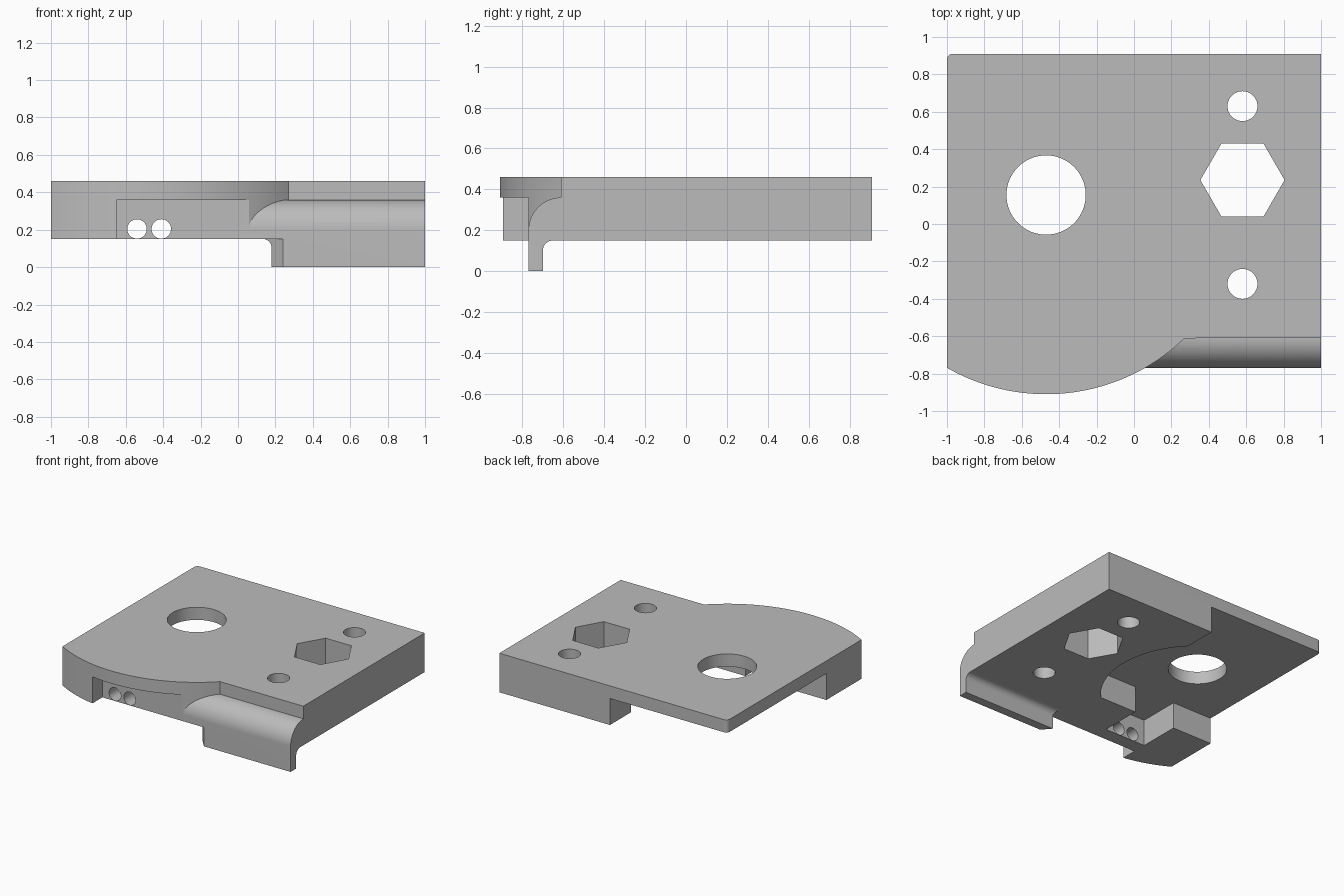
import bpy, bmesh
from math import cos, sin, pi, sqrt, asin, acos, radians
from mathutils import Matrix

default = bpy.data.objects.get("Cube")
if default:
    bpy.data.objects.remove(default, do_unlink=True)

grey = bpy.data.materials.new("plain grey")
grey.use_nodes = True
grey.diffuse_color = (0.5, 0.5, 0.5, 1)
grey.node_tree.nodes["Principled BSDF"].inputs["Base Color"].default_value = (0.5, 0.5, 0.5, 1)

TOP, CEILING, BASE = 0.46, 0.36, 0.15
BORE_X, BORE_Y = -0.47, 0.155


def arc(cx, cy, r, a0, a1, n):
    """Points along an arc, both ends included."""
    return [(cx + r * cos(a0 + (a1 - a0) * i / n), cy + r * sin(a0 + (a1 - a0) * i / n))
            for i in range(n + 1)]


def circle(cx, cy, r, n):
    return arc(cx, cy, r, 0, 2 * pi, n)[:-1]


def prism(name, outline, low, high, axis="Z"):
    """Extrude a closed outline along z, x (outline in y, z) or y (outline in x, z)."""
    place = {"Z": lambda a, b: (a, b, low), "X": lambda a, b: (low, a, b),
             "Y": lambda a, b: (a, low, b)}[axis]
    step = [high - low if axis == k else 0 for k in "XYZ"]
    bm = bmesh.new()
    face = bm.faces.new([bm.verts.new(place(a, b)) for a, b in outline])
    new = bmesh.ops.extrude_face_region(bm, geom=[face])["geom"]
    bmesh.ops.translate(bm, vec=step, verts=[v for v in new if isinstance(v, bmesh.types.BMVert)])
    bmesh.ops.recalc_face_normals(bm, faces=bm.faces)
    mesh = bpy.data.meshes.new(name)
    bm.to_mesh(mesh)
    bm.free()
    mesh.materials.append(grey)
    obj = bpy.data.objects.new(name, mesh)
    bpy.context.collection.objects.link(obj)
    return obj


def combine(target, tool, operation="DIFFERENCE"):
    """Apply a boolean and discard the tool."""
    mod = target.modifiers.new("cut", "BOOLEAN")
    mod.operation, mod.object, mod.solver = operation, tool, "EXACT"
    bpy.context.view_layer.objects.active = target
    bpy.ops.object.modifier_apply(modifier=mod.name)
    bpy.data.objects.remove(tool, do_unlink=True)


def rect(x0, y0, x1, y1):
    return [(x0, y0), (x1, y0), (x1, y1), (x0, y1)]


# Plate with a bowed front edge and one rounded back corner
R = 1.065
bow = arc(BORE_X, BORE_Y, R, -pi / 2 - asin((1 + BORE_X) / R),
          -acos((0.27 - BORE_X) / R), 56)
corner = arc(-0.97, 0.88, 0.03, pi / 2, pi, 8)
plate = prism("bracket_plate", bow + [(1, -0.61), (1, 0.91)] + corner, BASE, TOP)

# Flat recess under the bowed edge
combine(plate, prism("front_recess", rect(-0.65, -1.1, 0.3, -0.77), 0, CEILING))

# Front flange with rounded shoulder, inner fillet and slanted end
shoulder = arc(-0.61, 0.20, 0.16, pi / 2, pi, 20)
fillet = arc(-0.65, 0.10, 0.05, pi, pi / 2, 10)
flange = prism("front_flange",
               shoulder + [(-0.77, 0), (-0.70, 0)] + fillet + [(-0.57, BASE), (-0.57, CEILING)],
               0, 1, "X")
slant = [(-0.2, -0.9), (0.351, -0.9), (0.009, -0.5), (-0.2, -0.5)]
combine(flange, prism("slant_cutter", slant, -0.1, BASE))
combine(plate, flange, "UNION")

# Underside pocket: round clearance, open back corner and narrow front slot
r = 0.70
sweep = arc(BORE_X, BORE_Y, r, asin((-0.33 - BORE_Y) / r), acos((0.03 - BORE_X) / r), 48)
pocket = [(0.03, 1.1), (-1.2, 1.1), (-1.2, -0.33), (-0.65, -0.33), (-0.65, -0.66),
          (-0.29, -0.66), (-0.29, -0.33)] + sweep
combine(plate, prism("pocket_cutter", pocket, 0.05, CEILING))

# Vertical holes: large bore, hexagon, two bolt holes
for x, y, radius, sides in ((BORE_X, BORE_Y, 0.212, 64), (0.58, 0.235, 0.225, 6),
                            (0.58, 0.63, 0.08, 40), (0.58, -0.32, 0.08, 40)):
    combine(plate, prism("hole_cutter", circle(x, y, radius, sides), -0.1, 0.6))

# Two small bores through the front wall
for x in (-0.54, -0.41):
    combine(plate, prism("bore_cutter", circle(x, 0.204, 0.052, 32), -0.9, -0.5, "Y"))

# Smooth the curved walls, keep edges crisp
bpy.ops.object.select_all(action="DESELECT")
plate.select_set(True)
bpy.context.view_layer.objects.active = plate
bpy.ops.object.shade_smooth_by_angle(angle=radians(25))
